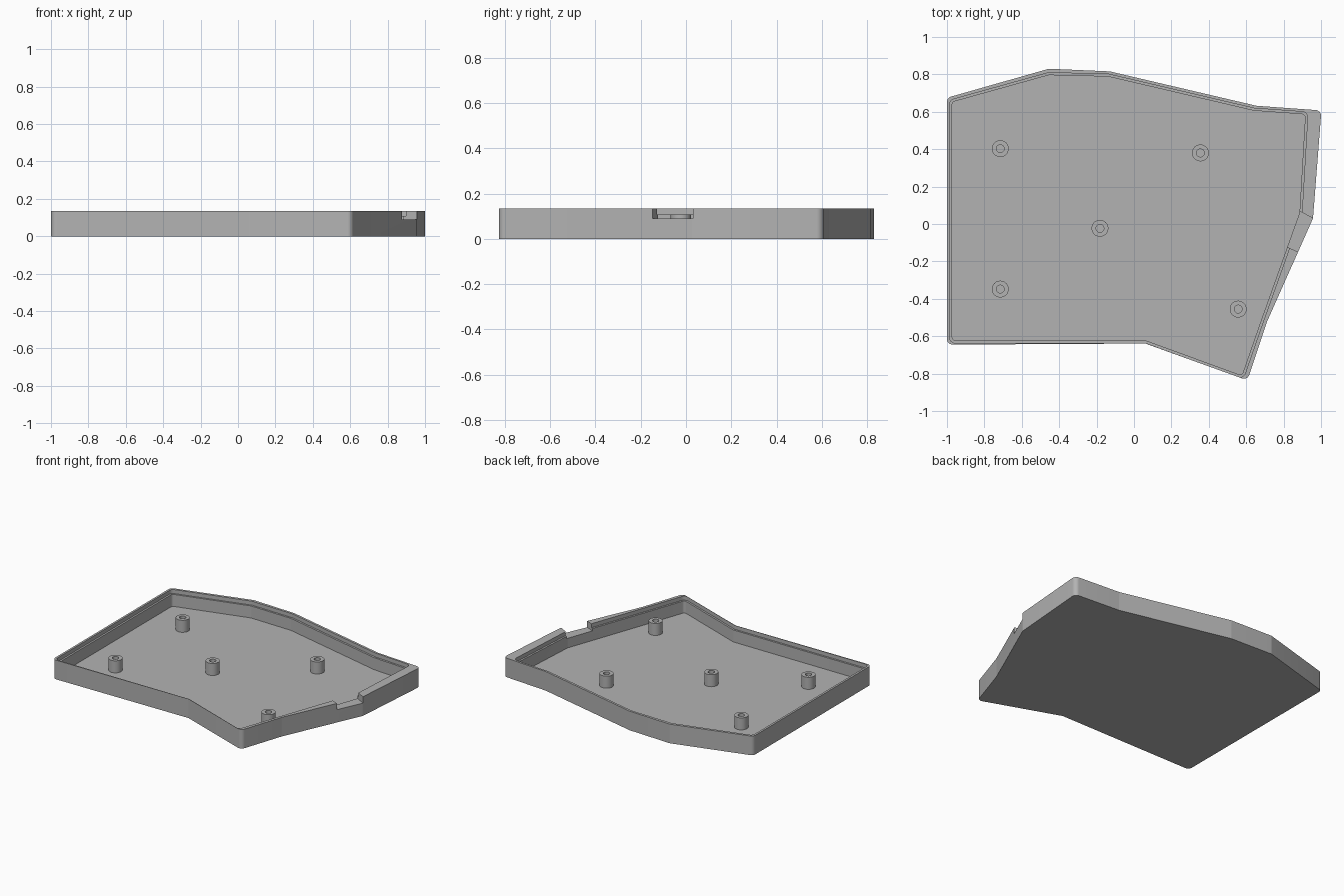
import bpy, bmesh, math
from mathutils import Vector

cube = bpy.data.objects.get("Cube")
if cube:
    bpy.data.objects.remove(cube, do_unlink=True)

HEIGHT, LEDGE, FLOOR = 0.135, 0.107, 0.022

grey = bpy.data.materials.new("plain grey")
grey.use_nodes = True
grey.diffuse_color = (0.45, 0.45, 0.45, 1)
grey.node_tree.nodes["Principled BSDF"].inputs["Base Color"].default_value = grey.diffuse_color

# Plan outlines, clockwise from the front right corner
OUTER = [(-1, -0.645), (-1, 0.675), (-0.455, 0.83), (-0.13, 0.816), (0.655, 0.632),
         (1.002, 0.607), (0.957, 0.03), (0.71, -0.525), (0.607, -0.836), (0.06, -0.639)]
INNER = [(-0.972, -0.623), (-0.972, 0.652), (-0.455, 0.796), (-0.137, 0.788), (0.64, 0.606),
         (0.916, 0.586), (0.885, 0.06), (0.676, -0.525), (0.577, -0.81), (0.067, -0.624)]


def offset(points, d):
    """Move a clockwise outline outward by d."""
    result = []
    for i, p in enumerate(points):
        p = Vector(p)
        a = (p - Vector(points[i - 1])).normalized()
        b = (Vector(points[(i + 1) % len(points)]) - p).normalized()
        na, nb = Vector((-a.y, a.x)), Vector((-b.y, b.x))
        result.append(p + (na + nb) * d / (1 + na.dot(nb)))
    return result


def rounded(points, radius, steps=6):
    """Round every corner of an outline with the same number of points."""
    result = []
    for i, p in enumerate(points):
        p = Vector(p)
        a = (Vector(points[i - 1]) - p).normalized()
        b = (Vector(points[(i + 1) % len(points)]) - p).normalized()
        half = a.angle(b) / 2
        centre = p + (a + b).normalized() * radius / math.sin(half)
        start = p + a * radius / math.tan(half) - centre
        end = p + b * radius / math.tan(half) - centre
        for k in range(steps + 1):
            t = k / steps
            result.append(centre + start.lerp(end, t).normalized() * radius)
    return result


def stack(name, rings):
    """Closed solid skinned through a list of (outline, z) rings."""
    bm = bmesh.new()
    loops = [[bm.verts.new((p[0], p[1], z)) for p in pts] for pts, z in rings]
    n = len(loops[0])
    for low, high in zip(loops, loops[1:]):
        for i in range(n):
            j = (i + 1) % n
            bm.faces.new((low[i], low[j], high[j], high[i]))
    bm.faces.new(loops[0])
    bm.faces.new(loops[-1])
    bmesh.ops.recalc_face_normals(bm, faces=bm.faces[:])
    mesh = bpy.data.meshes.new(name)
    bm.to_mesh(mesh)
    bm.free()
    obj = bpy.data.objects.new(name, mesh)
    bpy.context.collection.objects.link(obj)
    mesh.materials.append(grey)
    return obj


def smooth(obj):
    bpy.ops.object.select_all(action='DESELECT')
    obj.select_set(True)
    bpy.context.view_layer.objects.active = obj
    bpy.ops.object.shade_smooth_by_angle(angle=math.radians(25))


def circle(centre, radius, count=32):
    return [(centre[0] + radius * math.cos(2 * math.pi * i / count),
             centre[1] + radius * math.sin(2 * math.pi * i / count)) for i in range(count)]


# Tray with a recessed ledge around the rim
outer = rounded(OUTER, 0.03)
lip = rounded(offset(INNER, 0.013), 0.028)
inner = rounded(INNER, 0.018)
tray = stack("tray", [(outer, 0), (outer, HEIGHT), (lip, HEIGHT), (lip, LEDGE),
                      (inner, LEDGE), (inner, FLOOR)])

# Cable notch through the right wall
notch = [(0.83, 0.098), (1.03, -0.009), (0.97, -0.189), (0.77, -0.102)]
cutter = stack("notch_cutter", [(notch, 0.09), (notch, 0.2)])
cut = tray.modifiers.new("notch", 'BOOLEAN')
cut.operation = 'DIFFERENCE'
cut.solver = 'EXACT'
cut.object = cutter
bpy.context.view_layer.objects.active = tray
bpy.ops.object.modifier_apply(modifier=cut.name)
bpy.data.objects.remove(cutter, do_unlink=True)
smooth(tray)

# Screw posts with blind holes
POSTS = {"back_left": (0.355, 0.38), "back_right": (-0.715, 0.403), "middle": (-0.182, -0.023),
         "front_right": (-0.715, -0.348), "front_left": (0.557, -0.455)}
for place, centre in POSTS.items():
    wall, hole = circle(centre, 0.045), circle(centre, 0.021)
    smooth(stack("screw_post_" + place, [(wall, FLOOR - 0.005), (wall, LEDGE),
                                         (hole, LEDGE), (hole, FLOOR + 0.005)]))
